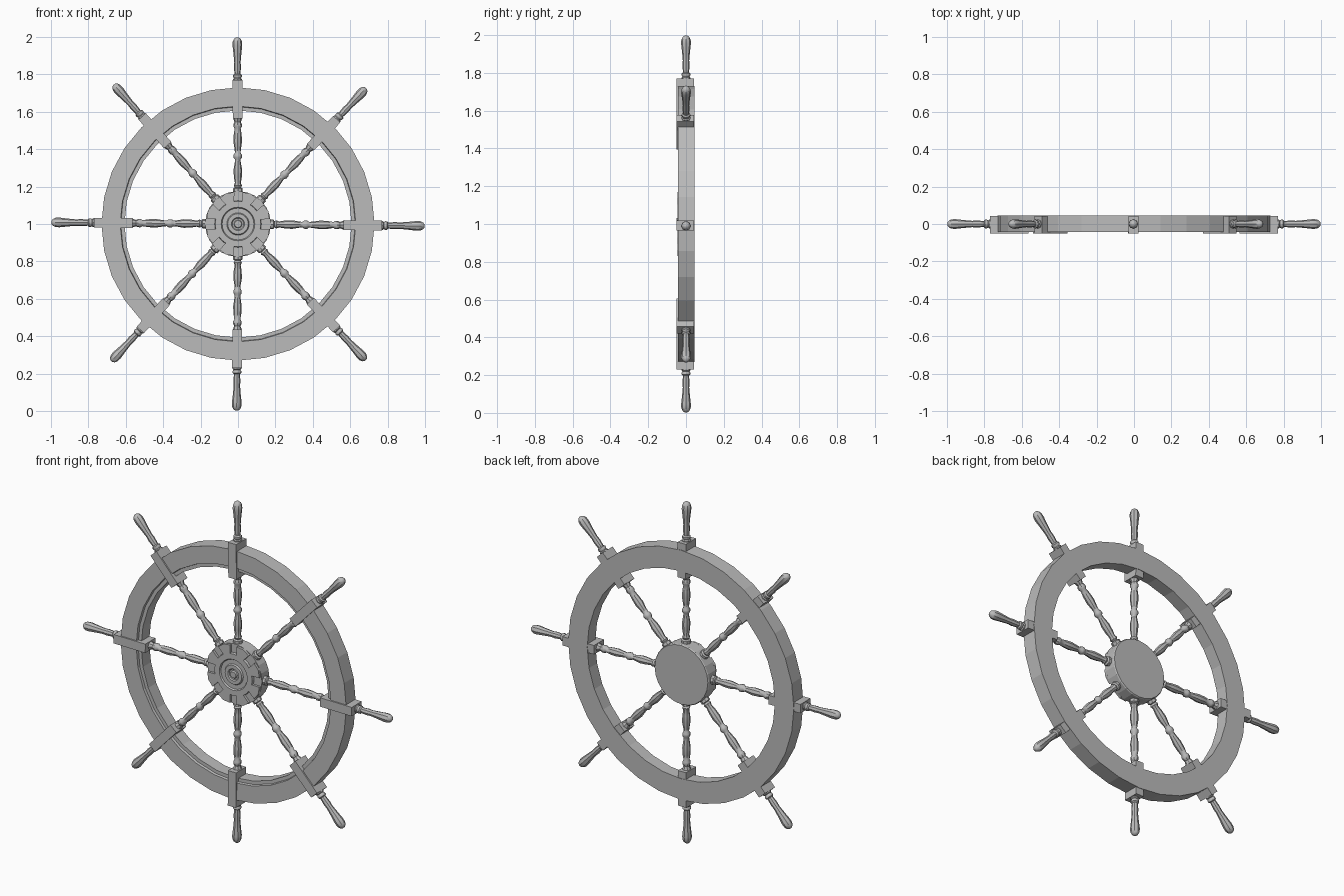
import bpy, bmesh, math
from mathutils import Matrix

old = bpy.data.objects.get("Cube")
if old:
    bpy.data.objects.remove(old, do_unlink=True)

# One plain grey for the whole wheel
grey = bpy.data.materials.new("weathered grey")
grey.use_nodes = True
COLOUR = (0.5, 0.5, 0.5, 1)
grey.diffuse_color = COLOUR
grey.node_tree.nodes["Principled BSDF"].inputs["Base Color"].default_value = COLOUR

CENTRE = Matrix.Translation((0, 0, 1))
FACE_FRONT = Matrix.Rotation(math.pi / 2, 4, 'X')   # local +z becomes -y


def finish(name, bm, matrix, smooth=False):
    bmesh.ops.recalc_face_normals(bm, faces=bm.faces)
    mesh = bpy.data.meshes.new(name)
    bm.to_mesh(mesh)
    bm.free()
    mesh.materials.append(grey)
    mesh.transform(matrix)
    obj = bpy.data.objects.new(name, mesh)
    bpy.context.collection.objects.link(obj)
    if smooth:
        bpy.ops.object.select_all(action='DESELECT')
        obj.select_set(True)
        bpy.context.view_layer.objects.active = obj
        bpy.ops.object.shade_smooth_by_angle(angle=math.radians(40))
    return obj


def lathe(name, profile, sides, matrix, closed=False, smooth=False):
    """Turn (radius, height) points about local z."""
    bm = bmesh.new()
    rings = []
    for r, h in profile:
        rings.append([bm.verts.new((r * math.cos(math.tau * i / sides),
                                    r * math.sin(math.tau * i / sides), h))
                      for i in range(sides)])
    pairs = list(zip(rings, rings[1:]))
    if closed:
        pairs.append((rings[-1], rings[0]))
    for a, b in pairs:
        for i in range(sides):
            j = (i + 1) % sides
            bm.faces.new((a[i], a[j], b[j], b[i]))
    if not closed:
        bm.faces.new(rings[0])
        bm.faces.new(rings[-1])
    return finish(name, bm, matrix, smooth)


def block(name, x, y, z, matrix):
    """Box from (min, max) ranges on each axis."""
    bm = bmesh.new()
    bmesh.ops.create_cube(bm, size=1)
    for v in bm.verts:
        v.co = [(a + b) / 2 + c * (b - a) for (a, b), c in zip((x, y, z), v.co)]
    return finish(name, bm, matrix)


# Rim with a stepped inner ledge on its front
rim = [(0.73, -0.046), (0.73, 0.042), (0.63, 0.042), (0.627, 0.028),
       (0.607, 0.028), (0.607, -0.046)]
lathe("rim", rim, 32, CENTRE @ FACE_FRONT, closed=True)

# Hub drum with a raised centre plate and ring mouldings
hub = [(0.172, -0.044), (0.176, -0.038), (0.176, 0.03), (0.125, 0.03),
       (0.122, 0.044), (0.09, 0.044), (0.085, 0.036), (0.06, 0.036),
       (0.055, 0.044), (0.035, 0.044), (0.03, 0.038), (0.022, 0.038),
       (0.018, 0.046)]
lathe("hub", hub, 24, CENTRE @ FACE_FRONT)

# Spoke profiles, as (radius, distance from the hub centre)
baluster = [(0.026, 0.15), (0.026, 0.19), (0.016, 0.195), (0.022, 0.205),
            (0.016, 0.22), (0.021, 0.25), (0.023, 0.29), (0.016, 0.33),
            (0.015, 0.345), (0.022, 0.355), (0.022, 0.37), (0.015, 0.38),
            (0.017, 0.40), (0.023, 0.44), (0.021, 0.48), (0.016, 0.51),
            (0.022, 0.52), (0.022, 0.535), (0.017, 0.545), (0.024, 0.565)]
handle = [(0.024, 0.76), (0.024, 0.775), (0.019, 0.78), (0.023, 0.787),
          (0.023, 0.797), (0.016, 0.803), (0.019, 0.84), (0.017, 0.865),
          (0.021, 0.91), (0.026, 0.955), (0.025, 0.975), (0.018, 0.99),
          (0.007, 0.998)]

# Hand-set spoke angles, measured from the left side upwards
angles = [-0.6, 46.7, 90.2, 131.7, 179.5, 227.3, 269.6, 313.2]
for n, angle in enumerate(angles, 1):
    turn = CENTRE @ Matrix.Rotation(math.radians(90 - angle), 4, 'Y')
    lathe(f"spoke_baluster_{n}", baluster, 8, turn, smooth=True)
    lathe(f"spoke_handle_{n}", handle, 8, turn, smooth=True)
    block(f"rim_block_{n}", (-0.026, 0.026), (-0.05, 0.043), (0.565, 0.77), turn)

# Raised front plates between the spokes on the hub
for n in range(8):
    a, b = angles[n], angles[(n + 1) % 8] + (360 if n == 7 else 0)
    turn = CENTRE @ Matrix.Rotation(math.radians(90 - (a + b) / 2), 4, 'Y')
    bm = bmesh.new()
    outline = [(-0.022, 0.115), (0.022, 0.115), (0.042, 0.165),
               (0.0, 0.176), (-0.042, 0.165)]
    base = bm.faces.new([bm.verts.new((x, -0.028, z)) for x, z in outline])
    grown = bmesh.ops.extrude_face_region(bm, geom=[base])["geom"]
    for v in grown:
        if isinstance(v, bmesh.types.BMVert):
            v.co.y = -0.044
    finish(f"hub_plate_{n + 1}", bm, turn)
